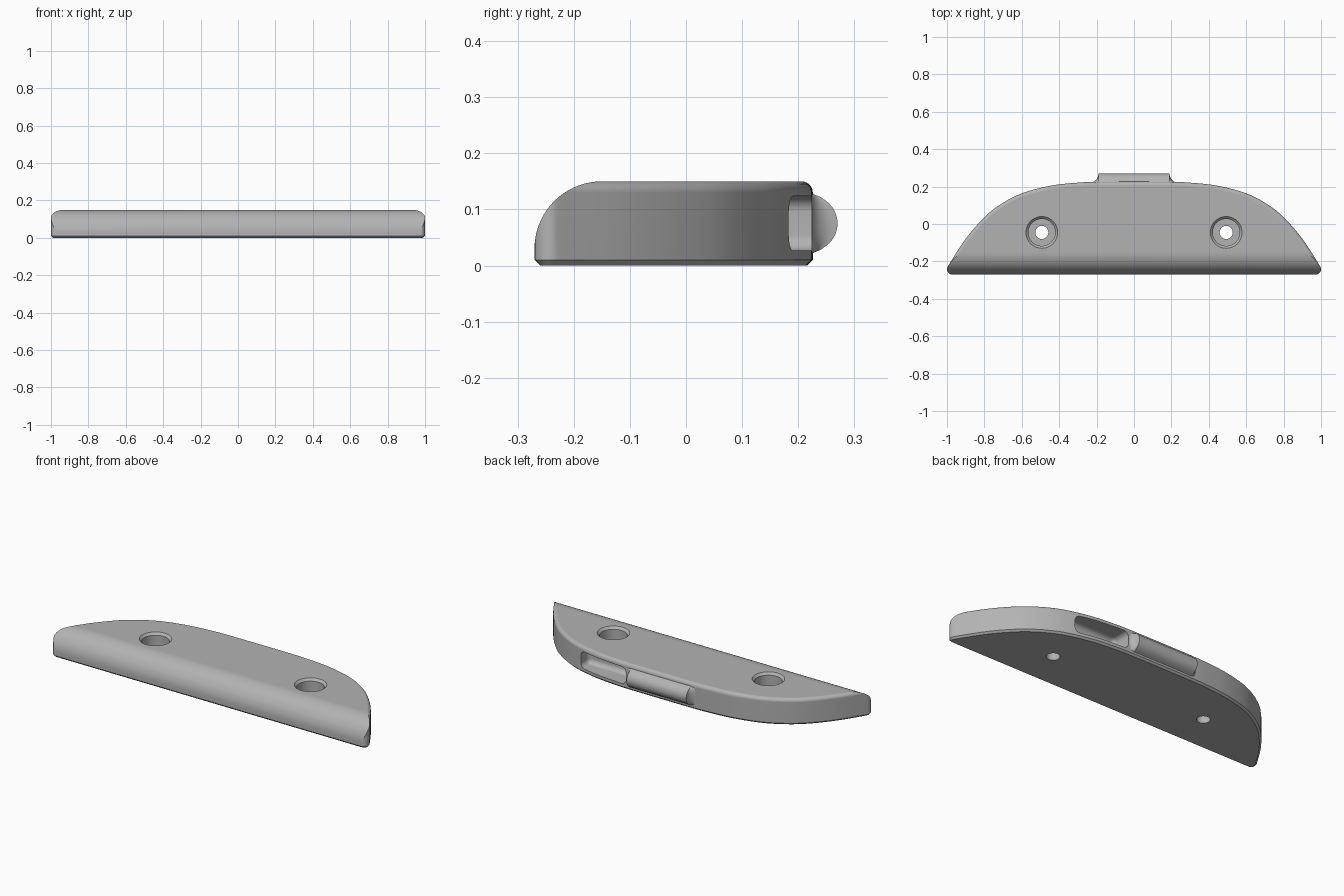
import bpy, bmesh, math
from mathutils import Vector

cube = bpy.data.objects.get("Cube")
if cube:
    bpy.data.objects.remove(cube, do_unlink=True)

grey = bpy.data.materials.new("plain_grey")
grey.use_nodes = True
COLOR = (0.45, 0.45, 0.45, 1)
grey.diffuse_color = COLOR
grey.node_tree.nodes["Principled BSDF"].inputs["Base Color"].default_value = COLOR


def make_object(name, bm):
    bmesh.ops.recalc_face_normals(bm, faces=bm.faces)
    mesh = bpy.data.meshes.new(name)
    bm.to_mesh(mesh)
    bm.free()
    mesh.materials.append(grey)
    obj = bpy.data.objects.new(name, mesh)
    bpy.context.collection.objects.link(obj)
    return obj


def loft(name, rings):
    """Closed solid through a list of equal-length rings."""
    bm = bmesh.new()
    loops = [[bm.verts.new(p) for p in ring] for ring in rings]
    for a, b in zip(loops, loops[1:]):
        for i in range(len(a)):
            j = (i + 1) % len(a)
            bm.faces.new((a[i], a[j], b[j], b[i]))
    bm.faces.new(loops[0][::-1])
    bm.faces.new(loops[-1])
    return make_object(name, bm)


def arc(cx, cy, r, start, end, n):
    angles = [math.radians(start + (end - start) * i / n) for i in range(n + 1)]
    return [(cx + r * math.cos(a), cy + r * math.sin(a)) for a in angles]


def spline(pts, n):
    """Catmull-Rom curve through the points."""
    p = [Vector(q) for q in pts]
    p = [2 * p[0] - p[1]] + p + [Vector((-p[-2].x, p[-2].y))]
    out = []
    for a, b, c, d in zip(p, p[1:], p[2:], p[3:]):
        for i in range(n):
            t = i / n
            out.append(0.5 * (2 * b + (c - a) * t + (2 * a - 5 * b + 4 * c - d) * t * t
                              + (3 * b - a - 3 * c + d) * t ** 3))
    return [tuple(q) for q in out] + [tuple(pts[-1])]


# Plan outline: rounded tip followed by the long bowed back, mirrored
tip = arc(0.972, -0.242, 0.028, -90, 30, 7)
back = spline([tip[-1], (0.915, -0.1), (0.83, 0.005), (0.74, 0.087), (0.61, 0.16),
               (0.45, 0.204), (0.3, 0.221), (0.2, 0.225), (0, 0.226)], 6)
half = tip[:-1] + back
outline = half + [(-x, y) for x, y in half[-2::-1]]


def inset_ring(d, z):
    ring = []
    for i, (x, y) in enumerate(outline):
        a, b = Vector(outline[i - 1]), Vector(outline[(i + 1) % len(outline)])
        t = (b - a).normalized()
        ring.append((x - t.y * d, y + t.x * d, z))
    return ring


# Body with bottom chamfer and rounded top edge
body = loft("bumper_body", [inset_ring(0.01, 0)] + [
    inset_ring(0.02 - px, 0.13 + pz) for px, pz in [(0.02, -0.12)] + arc(0, 0, 0.02, 0, 90, 6)])


def boolean(cutter, operation="DIFFERENCE"):
    cutter.hide_render = True
    mod = body.modifiers.new(cutter.name, "BOOLEAN")
    mod.object, mod.operation, mod.solver = cutter, operation, "EXACT"
    bpy.context.view_layer.objects.active = body
    bpy.ops.object.modifier_apply(modifier=mod.name)
    bpy.data.objects.remove(cutter, do_unlink=True)


# Large rounding along the straight front
corner = arc(-0.15, 0.03, 0.12, 180, 90, 18) + [(-0.15, 0.2), (-0.3, 0.2), (-0.3, 0.03)]
boolean(loft("front_rounding", [[(x, y, z) for y, z in corner] for x in (-1.2, 1.2)]))

# Rounded bump on the back with flared sides and ends
upper = [(0.214, 0.137), (0.222, 0.131), (0.23, 0.126), (0.24, 0.122)] + [
    (y, z) for y, z in arc(0.22, 0.075, 0.05, 60, 0, 8)]
section = [(0.17, 0.137)] + upper + [(y, 0.15 - z) for y, z in upper[-2::-1]] + [(0.17, 0.013)]
steps = [(0.19 + 0.045 * (1 - math.cos(a)), 1 - math.sin(a))
         for a in [math.pi / 2 * i / 8 for i in range(9)]]
stations = [(-x, s) for x, s in steps[::-1]] + steps
BASE = 0.2215
boolean(loft("back_bump", [[(x, BASE + (y - BASE) * s if y > BASE else y, z)
                            for y, z in section] for x, s in stations]), "UNION")

for side in (-1, 1):
    # Recessed slot beside the bump
    bm = bmesh.new()
    bmesh.ops.create_cube(bm, size=1)
    for v in bm.verts:
        v.co = (side * (0.3825 + 0.315 * v.co.x), 0.205 + 0.19 * v.co.y, 0.075 + 0.097 * v.co.z)
    bmesh.ops.bevel(bm, geom=bm.edges[:], offset=0.028, segments=5, profile=0.5,
                    affect="EDGES", clamp_overlap=True)
    boolean(make_object("slot_cutter", bm))

    # Counterbored screw hole with a chamfered rim
    profile = [(0.035, -0.05), (0.035, 0.05), (0.072, 0.05), (0.072, 0.137),
               (0.085, 0.15), (0.085, 0.2)]
    rings = [[(side * 0.493 + x, y - 0.045, z) for x, y in arc(0, 0, r, 0, 360, 40)[:-1]]
             for r, z in profile]
    boolean(loft("screw_hole_cutter", rings))

# Smooth shading with sharp edges kept
bpy.ops.object.select_all(action="DESELECT")
body.select_set(True)
bpy.context.view_layer.objects.active = body
bpy.ops.object.shade_smooth_by_angle(angle=math.radians(30))
weighted = body.modifiers.new("even_normals", "WEIGHTED_NORMAL")
weighted.keep_sharp = True
